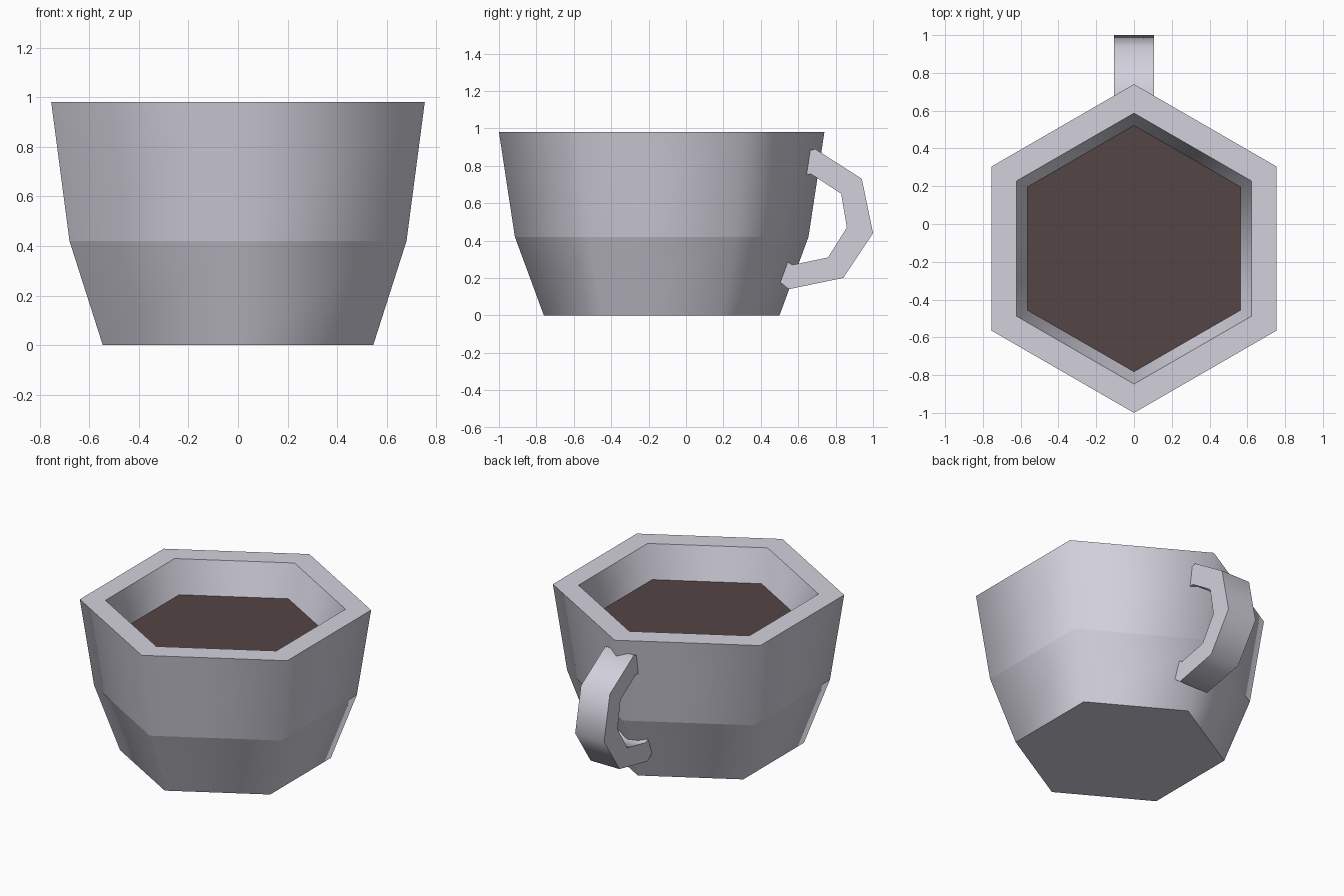
import bpy, bmesh, math

cube = bpy.data.objects.get("Cube")
if cube:
    bpy.data.objects.remove(cube)

CENTRE_Y = -0.13
SIDES = 6


def material(name, rgb):
    mat = bpy.data.materials.new(name)
    mat.use_nodes = True
    colour = (*rgb, 1)
    mat.diffuse_color = colour
    mat.node_tree.nodes["Principled BSDF"].inputs["Base Color"].default_value = colour
    return mat


def finish(name, bm, mat):
    bmesh.ops.recalc_face_normals(bm, faces=bm.faces)
    mesh = bpy.data.meshes.new(name)
    bm.to_mesh(mesh)
    bm.free()
    mesh.materials.append(mat)
    obj = bpy.data.objects.new(name, mesh)
    bpy.context.collection.objects.link(obj)
    return obj


def hexagon(bm, radius, z):
    # Corners point to the front and the back
    angles = [math.tau * i / SIDES + math.pi / 2 for i in range(SIDES)]
    return [bm.verts.new((radius * math.cos(a), CENTRE_Y + radius * math.sin(a), z))
            for a in angles]


china = material("pale grey china", (0.65, 0.64, 0.72))
coffee = material("dark coffee", (0.089, 0.058, 0.058))

# Cup: outer wall, rim, inner wall and floor, soft around and crisp at each ring
bm = bmesh.new()
profile = [(0.63, 0), (0.785, 0.42), (0.87, 0.98),
           (0.717, 0.98), (0.652, 0.77), (0.55, 0.42), (0.45, 0.12)]
rings = [hexagon(bm, r, z) for r, z in profile]
for low, high in zip(rings, rings[1:]):
    for i in range(SIDES):
        j = (i + 1) % SIDES
        bm.faces.new((low[i], low[j], high[j], high[i])).smooth = True
bm.faces.new(rings[0])
bm.faces.new(rings[-1])
for edge in bm.edges:
    a, b = edge.verts
    edge.smooth = abs(a.co.z - b.co.z) > 0.01
finish("cup", bm, china)

# Coffee surface
bm = bmesh.new()
face = bm.faces.new(hexagon(bm, 0.652, 0.77))
finish("coffee_surface", bm, coffee)

# Handle: side outline given a width, its ends sunk in the cup wall
outline = [(0.6, 0.86), (0.69, 0.89), (0.94, 0.73), (1.0, 0.44), (0.84, 0.2),
           (0.55, 0.14), (0.46, 0.21), (0.47, 0.33), (0.57, 0.27), (0.76, 0.31),
           (0.86, 0.47), (0.83, 0.65), (0.67, 0.755), (0.6, 0.75)]
bm = bmesh.new()
side = bm.faces.new([bm.verts.new((-0.105, y, z)) for y, z in outline])
result = bmesh.ops.extrude_face_region(bm, geom=[side], use_keep_orig=True)
new_verts = [v for v in result["geom"] if isinstance(v, bmesh.types.BMVert)]
bmesh.ops.translate(bm, verts=new_verts, vec=(0.21, 0, 0))
handle = finish("handle", bm, china)
bpy.ops.object.select_all(action="DESELECT")
handle.select_set(True)
bpy.context.view_layer.objects.active = handle
bpy.ops.object.shade_smooth_by_angle(angle=math.radians(62))
